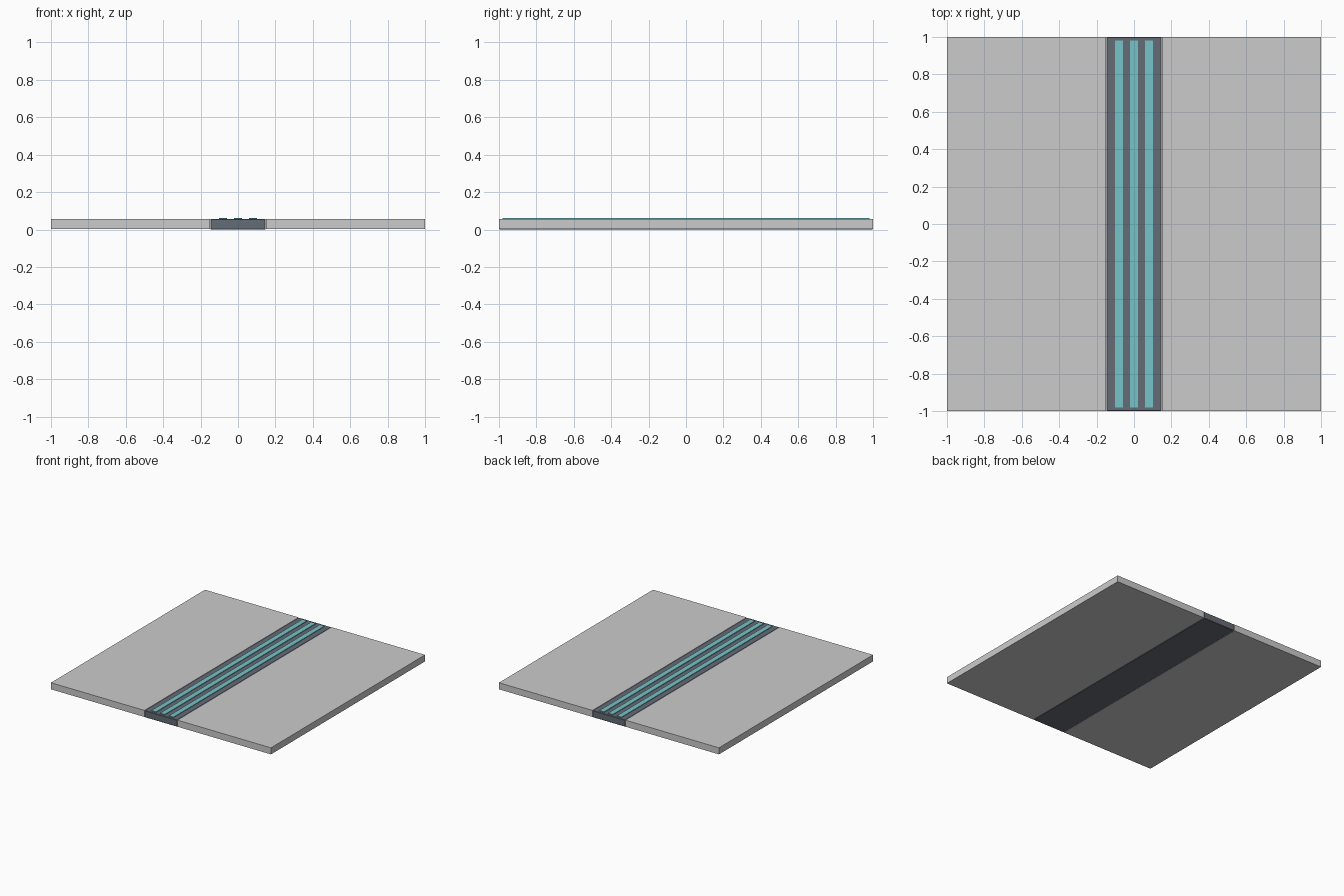
import bpy

if "Cube" in bpy.data.objects:
    bpy.data.objects.remove(bpy.data.objects["Cube"])


def material(name, color):
    m = bpy.data.materials.new(name)
    m.diffuse_color = color
    m.use_nodes = True
    m.node_tree.nodes["Principled BSDF"].inputs["Base Color"].default_value = m.diffuse_color
    return m


def box(name, x0, x1, half_y, z0, z1, mat=None, bevel=0):
    bpy.ops.mesh.primitive_cube_add(size=1, location=((x0 + x1) / 2, 0, (z0 + z1) / 2))
    ob = bpy.context.object
    ob.name = name
    ob.scale = (x1 - x0, 2 * half_y, z1 - z0)
    bpy.ops.object.transform_apply(location=False, rotation=False, scale=True)
    if mat:
        ob.data.materials.append(mat)
    if bevel:
        b = ob.modifiers.new("edge_chamfer", "BEVEL")
        b.width = bevel
        b.segments = 1
    return ob


plate = material("light_grey", (0.62, 0.63, 0.64, 1))
dark = material("dark_grey", (0.13, 0.15, 0.18, 1))
cyan = material("cyan", (0.18, 0.55, 0.58, 1))

# floor plates on either side of the channel
box("left_plate", -1, -0.15, 1, 0.002, 0.056, plate)
box("right_plate", 0.15, 1, 1, 0.002, 0.056, plate)

# dark centre channel
box("centre_channel", -0.148, 0.148, 1, 0, 0.056, dark, 0.003)

# three raised light strips
for i, x in enumerate((-0.08, 0, 0.08)):
    box(f"light_strip_{i + 1}", x - 0.021, x + 0.021, 0.98, 0.05, 0.061, cyan)
